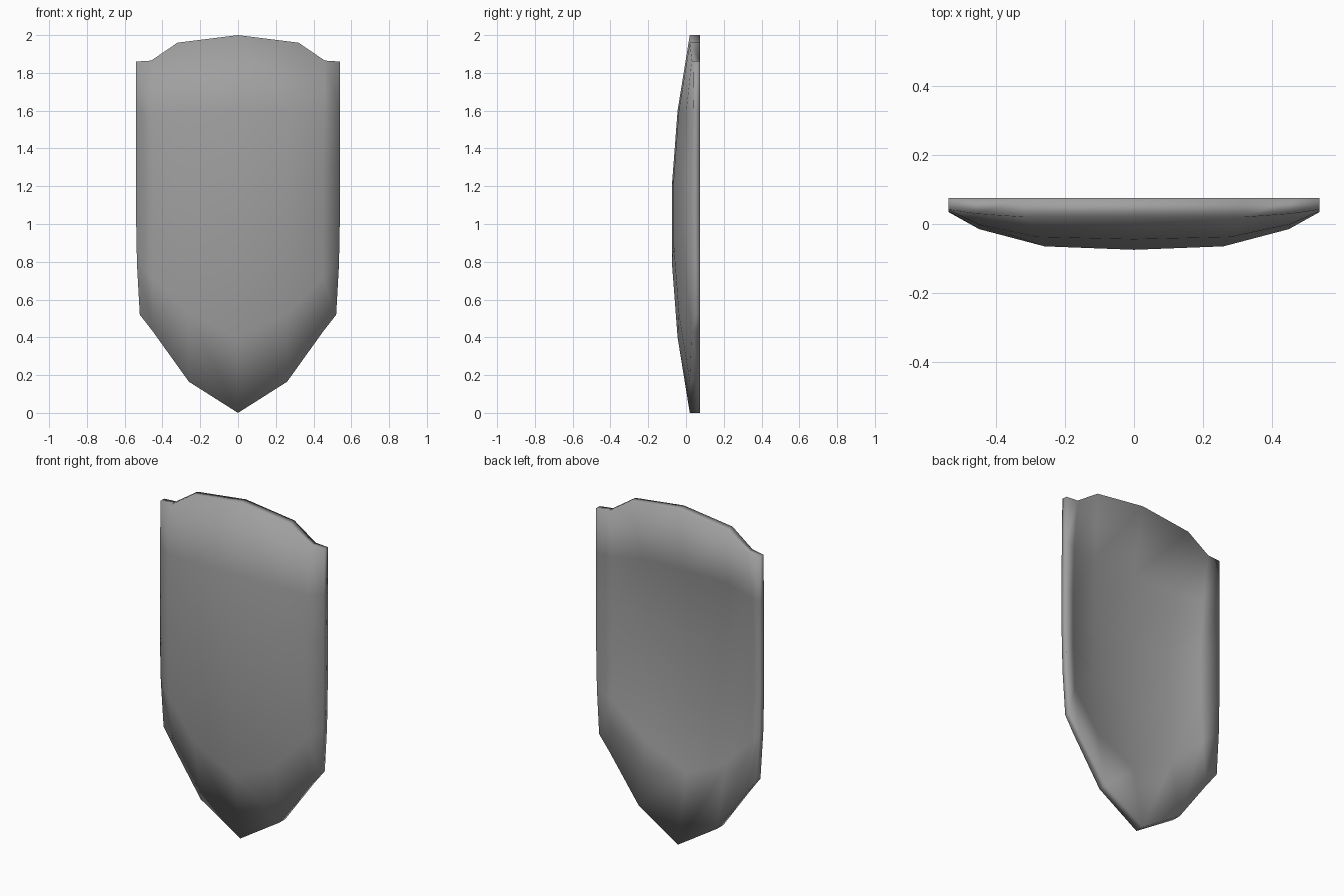
import bpy
import bmesh

cube = bpy.data.objects.get("Cube")
if cube:
    bpy.data.objects.remove(cube, do_unlink=True)

steel = bpy.data.materials.new("grey_steel")
steel.use_nodes = True
colour = (0.35, 0.35, 0.35, 1)
steel.diffuse_color = colour
steel.node_tree.nodes["Principled BSDF"].inputs["Base Color"].default_value = colour

# Half of the shield as columns: x down the column, z of its ends, rim and belly depth
COLUMNS = [
    ([0, 0, 0, 0, 0, 0], 2.0, 0.0, 0.02, -0.075),
    ([0.32, 0.28, 0.26, 0.26, 0.26, 0.26], 1.96, 0.165, 0.02, -0.065),
    ([0.46, 0.455, 0.45, 0.45, 0.45, 0.45], 1.865, 0.43, 0.03, -0.015),
    ([0.54, 0.54, 0.54, 0.54, 0.535, 0.52], 1.86, 0.52, 0.042, 0.035),
]
BULGE = [0, 0.68, 1, 1, 0.68, 0]
ROWS = len(BULGE)
BACK = 0.075
THICKNESS = 0.04


def column_points(index, side):
    xs, top, bottom, rim, belly = COLUMNS[index]
    return [(side * xs[r], rim + (belly - rim) * BULGE[r],
             top + (bottom - top) * r / (ROWS - 1)) for r in range(ROWS)]


# Mirror the columns to get the whole width
front = [column_points(i, -1) for i in (3, 2, 1)]
front += [column_points(i, 1) for i in range(4)]
last = len(front) - 1


def on_rim(c, r):
    return c in (0, last) or r in (0, ROWS - 1)


bm = bmesh.new()
front_verts = [[bm.verts.new(p) for p in col] for col in front]
# Hollow back with a flat rim
back_verts = [[bm.verts.new((x, BACK if on_rim(c, r) else min(y + THICKNESS, BACK), z))
               for r, (x, y, z) in enumerate(col)] for c, col in enumerate(front)]

# Front and back skins
for c in range(last):
    for r in range(ROWS - 1):
        for grid in (front_verts, back_verts):
            bm.faces.new((grid[c][r], grid[c + 1][r],
                          grid[c + 1][r + 1], grid[c][r + 1]))

# Edge band joining the two skins
loop = [(c, 0) for c in range(last)]
loop += [(last, r) for r in range(ROWS - 1)]
loop += [(c, ROWS - 1) for c in range(last, 0, -1)]
loop += [(0, r) for r in range(ROWS - 1, 0, -1)]
for (c, r), (d, s) in zip(loop, loop[1:] + loop[:1]):
    bm.faces.new((front_verts[c][r], front_verts[d][s],
                  back_verts[d][s], back_verts[c][r]))

bmesh.ops.recalc_face_normals(bm, faces=bm.faces)
for face in bm.faces:
    face.smooth = True

mesh = bpy.data.meshes.new("shield_body")
bm.to_mesh(mesh)
bm.free()
mesh.materials.append(steel)
shield = bpy.data.objects.new("shield_body", mesh)
bpy.context.collection.objects.link(shield)
